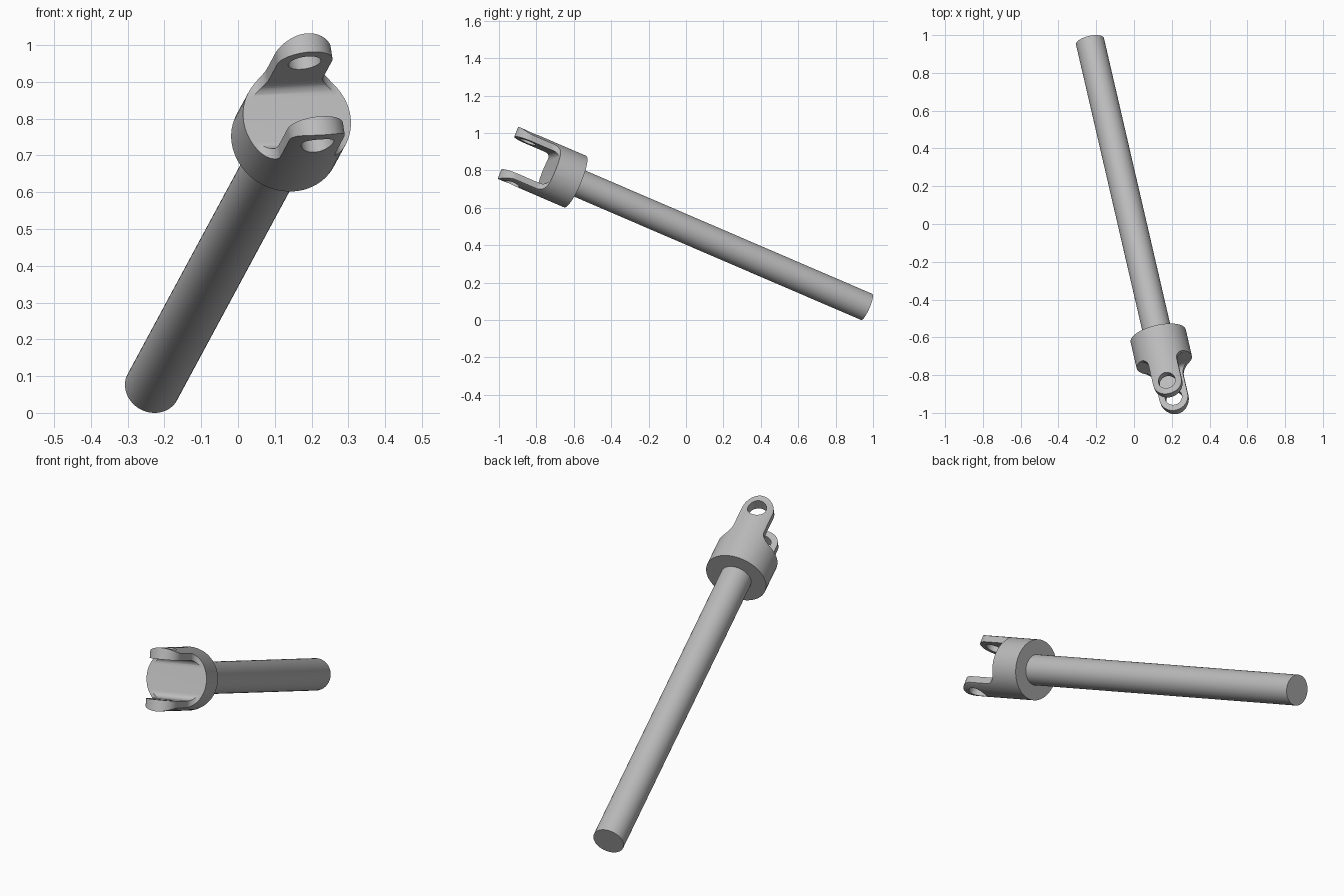
import bpy, bmesh
from math import sin, cos, pi, radians, sqrt
from mathutils import Matrix, Vector

old = bpy.data.objects.get("Cube")
if old:
    bpy.data.objects.remove(old, do_unlink=True)

# Dimensions along and around the shaft axis
SHAFT_R, COLLAR_R = 0.076, 0.15
COLLAR_BACK, COLLAR_FRONT, TIP = 1.735, 1.89, 2.133
TINE_W, TINE_IN, HOLE_R = 0.077, 0.095, 0.045
FLARE, INNER_FILLET = 0.05, 0.035

# Local z runs along the shaft, local y points across the fork
axis = Vector((0.208, -0.898, 0.386)).normalized()
up = (Vector((0, 0, 1)) - axis * axis.z).normalized()
side = up.cross(axis)
frame = (Matrix.Translation((-0.233, 0.9665, 0.07))
         @ Matrix((side, up, axis)).transposed().to_4x4()
         @ Matrix.Rotation(radians(3.6), 4, 'Z'))

metal = bpy.data.materials.new("grey metal")
metal.use_nodes = True
grey = (0.5, 0.5, 0.5, 1)
metal.diffuse_color = grey
metal.node_tree.nodes["Principled BSDF"].inputs["Base Color"].default_value = grey


def make(name, bm):
    bmesh.ops.recalc_face_normals(bm, faces=bm.faces)
    mesh = bpy.data.meshes.new(name)
    bm.to_mesh(mesh)
    bm.free()
    mesh.materials.append(metal)
    ob = bpy.data.objects.new(name, mesh)
    bpy.context.collection.objects.link(ob)
    return ob


def cylinder(name, r, z0, z1, turn=Matrix()):
    bm = bmesh.new()
    bmesh.ops.create_cone(bm, cap_ends=True, segments=64, radius1=r, radius2=r,
                          depth=z1 - z0,
                          matrix=turn @ Matrix.Translation((0, 0, (z0 + z1) / 2)))
    return make(name, bm)


def prism(name, points, place):
    """Extrude a closed profile through the whole yoke."""
    bm = bmesh.new()
    face = bm.faces.new([bm.verts.new(place(a, z, -0.3)) for a, z in points])
    ext = bmesh.ops.extrude_face_region(bm, geom=[face])["geom"]
    shift = place(0, 0, 0.6)
    bmesh.ops.translate(bm, vec=shift,
                        verts=[v for v in ext if isinstance(v, bmesh.types.BMVert)])
    return make(name, bm)


def arc(cx, cz, r, a0, a1, n=10):
    return [(cx + r * cos(a0 + (a1 - a0) * i / n), cz + r * sin(a0 + (a1 - a0) * i / n))
            for i in range(n + 1)]


def mirrored(half):
    return half + [(-a, z) for a, z in reversed(half) if abs(a) > 1e-6]


def cut(ob, tool, operation):
    mod = ob.modifiers.new("cut", 'BOOLEAN')
    mod.operation, mod.solver, mod.object = operation, 'EXACT', tool
    bpy.context.view_layer.update()
    mesh = bpy.data.meshes.new_from_object(
        ob.evaluated_get(bpy.context.evaluated_depsgraph_get()))
    ob.modifiers.clear()
    ob.data = mesh
    bpy.data.objects.remove(tool, do_unlink=True)


# Shaft, ending just inside the collar
shaft = cylinder("shaft", SHAFT_R, 0, COLLAR_FRONT - 0.02)

# Yoke: round collar blank trimmed to two flared, round-ended tines
yoke = cylinder("fork_yoke", COLLAR_R, COLLAR_BACK, TIP + 0.02)
outline = ([(0.2, COLLAR_BACK - 0.1), (0.2, COLLAR_FRONT)]
           + arc(TINE_W + FLARE, COLLAR_FRONT + FLARE, FLARE, -pi / 2, -pi)
           + arc(0, TIP - TINE_W, TINE_W, 0, pi / 2, 16))
cut(yoke, prism("tine_outline", mirrored(outline), lambda a, z, t: Vector((a, t, z))),
    'INTERSECT')

# Gap between the tines, with rounded inner corners
gap = ([(TINE_IN, TIP + 0.1)]
       + arc(TINE_IN - INNER_FILLET, COLLAR_FRONT + INNER_FILLET, INNER_FILLET, 0, -pi / 2))
cut(yoke, prism("fork_gap", mirrored(gap), lambda a, z, t: Vector((t, a, z))), 'DIFFERENCE')

# Pin hole through both tines
turn = Matrix.Translation((0, 0, TIP - TINE_W)) @ Matrix.Rotation(pi / 2, 4, 'X')
cut(yoke, cylinder("pin_hole", HOLE_R, -0.3, 0.3, turn), 'DIFFERENCE')

# Pose and shade
for ob in (shaft, yoke):
    ob.matrix_world = frame
    bpy.ops.object.select_all(action='DESELECT')
    ob.select_set(True)
    bpy.context.view_layer.objects.active = ob
    bpy.ops.object.shade_smooth_by_angle(angle=radians(30))
